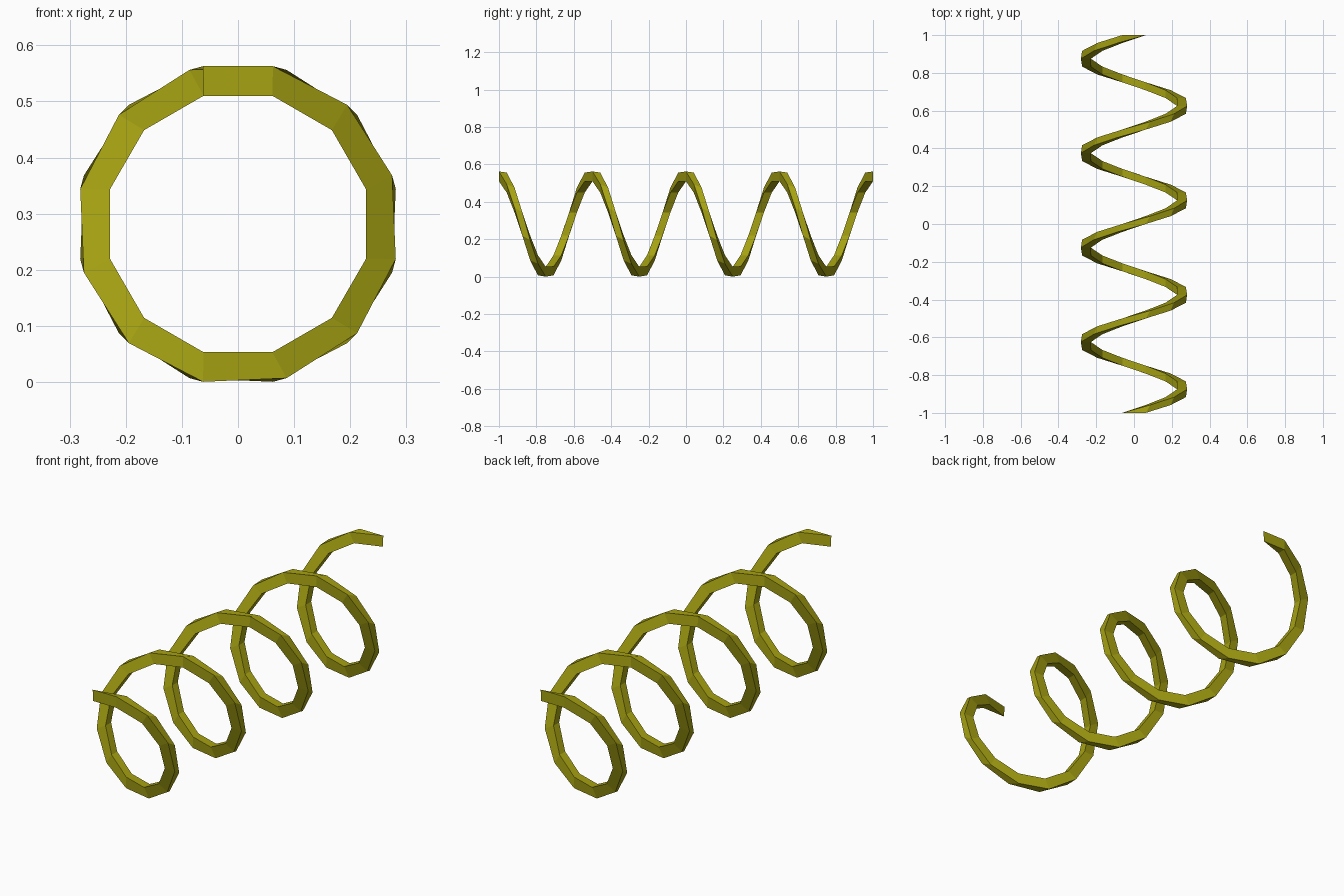
import bpy, bmesh, math

cube = bpy.data.objects.get("Cube")
if cube:
    bpy.data.objects.remove(cube, do_unlink=True)

# Olive colour
olive = bpy.data.materials.new("olive")
olive.use_nodes = True
colour = (0.38, 0.36, 0.006, 1.0)
olive.diffuse_color = colour
olive.node_tree.nodes["Principled BSDF"].inputs["Base Color"].default_value = colour

# Coil dimensions
SIDES, TURNS, PITCH = 12, 4, 0.5
INNER_R, OUTER_R = 0.2366, 0.288
CENTRE_Z = 0.2815
SKEW = 2.5            # outer corners lean along the coil, in degrees
STEP = 360 / SIDES
LAST = SIDES * TURNS

bm = bmesh.new()


def corner(radius, degrees, y):
    a = math.radians(degrees)
    return bm.verts.new((radius * math.sin(a), y, CENTRE_Z + radius * math.cos(a)))


def edge_pair(k, is_back):
    """Inner and outer corner of the front or back edge at step k."""
    angle = STEP * (k + 0.5)
    y = -1 + PITCH * (k + is_back) / SIDES
    lean = SKEW if is_back else -SKEW
    return corner(INNER_R, angle, y), corner(OUTER_R, angle + lean, y)


# Cross-sections along the helix; both ends taper to a flat cut at y = -1 and 1
sections = []
for k in range(-1, LAST + 1):
    front = edge_pair(k, 0) if k >= 0 else None
    back = edge_pair(k, 1) if k < LAST else None
    front, back = front or back, back or front
    sections.append((front[0], front[1], back[1], back[0]))

# Skin neighbouring sections, dropping doubled corners at the tapered ends
for a, b in zip(sections, sections[1:]):
    for i in range(4):
        j = (i + 1) % 4
        loop = list(dict.fromkeys((a[i], b[i], b[j], a[j])))
        if len(loop) > 2:
            bm.faces.new(loop)
bmesh.ops.recalc_face_normals(bm, faces=bm.faces)

mesh = bpy.data.meshes.new("coil_spring")
bm.to_mesh(mesh)
bm.free()
mesh.materials.append(olive)
spring = bpy.data.objects.new("coil_spring", mesh)
bpy.context.collection.objects.link(spring)
